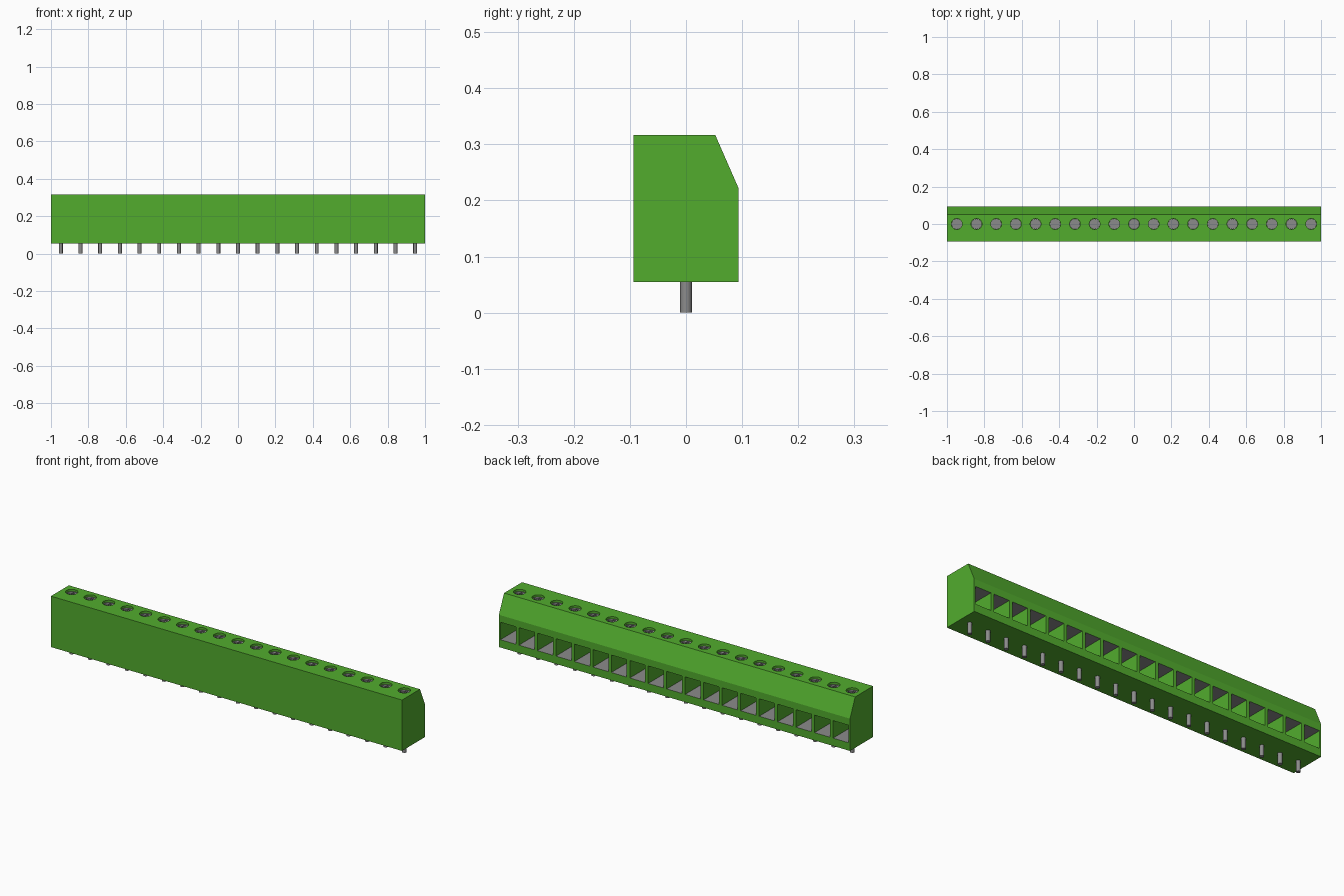
import bpy, bmesh, math
from mathutils import Matrix, Vector

if "Cube" in bpy.data.objects:
    bpy.data.objects.remove(bpy.data.objects["Cube"], do_unlink=True)

COUNT = 19
PITCH = 2 / COUNT
POSITIONS = [(i - (COUNT - 1) / 2) * PITCH for i in range(COUNT)]
TOP, BASE, HALF_DEPTH = 0.317, 0.055, 0.094
SCREW_Z = TOP - 0.011           # top of the recessed screws
SCREW_R = 0.029
WIN_LOW, WIN_HIGH, WIN_WIDTH, WIN_BACK = 0.095, 0.185, 0.088, -0.05


def material(name, rgb):
    m = bpy.data.materials.new(name)
    m.use_nodes = True
    m.diffuse_color = (*rgb, 1)
    m.node_tree.nodes["Principled BSDF"].inputs["Base Color"].default_value = (*rgb, 1)
    return m


green = material("green plastic", (0.084, 0.413, 0.027))
metal = material("grey metal", (0.26, 0.26, 0.26))


def add_box(bm, low, high):
    low, high = Vector(low), Vector(high)
    bmesh.ops.create_cube(bm, size=1, matrix=Matrix.Translation((low + high) / 2)
                          @ Matrix.Diagonal((*(high - low), 1)))


def add_cylinder(bm, x, radius, low, high, sides=24):
    bmesh.ops.create_cone(bm, cap_ends=True, segments=sides, radius1=radius, radius2=radius,
                          depth=high - low, matrix=Matrix.Translation((x, 0, (low + high) / 2)))


def finish(bm, name, *mats):
    bmesh.ops.recalc_face_normals(bm, faces=bm.faces)
    mesh = bpy.data.meshes.new(name)
    bm.to_mesh(mesh)
    bm.free()
    for m in mats:
        mesh.materials.append(m)
    ob = bpy.data.objects.new(name, mesh)
    bpy.context.collection.objects.link(ob)
    return ob


def activate(ob):
    bpy.ops.object.select_all(action='DESELECT')
    ob.select_set(True)
    bpy.context.view_layer.objects.active = ob


def cut(ob, cutter):
    mod = ob.modifiers.new("cut", 'BOOLEAN')
    mod.operation, mod.solver, mod.object = 'DIFFERENCE', 'EXACT', cutter
    activate(ob)
    bpy.ops.object.modifier_apply(modifier=mod.name)
    bpy.data.objects.remove(cutter, do_unlink=True)


# Housing: chamfered side profile extruded along x
bm = bmesh.new()
profile = [(-HALF_DEPTH, BASE), (HALF_DEPTH, BASE), (HALF_DEPTH, 0.221),
           (0.052, TOP), (-HALF_DEPTH, TOP)]
end = bm.faces.new([bm.verts.new((-1, y, z)) for y, z in profile])
side = bmesh.ops.extrude_face_region(bm, geom=[end])
bmesh.ops.translate(bm, vec=(2, 0, 0),
                    verts=[v for v in side["geom"] if isinstance(v, bmesh.types.BMVert)])
housing = finish(bm, "housing", green, metal)

# Wire openings at the back and screw holes on top
bm = bmesh.new()
for x in POSITIONS:
    add_box(bm, (x - WIN_WIDTH / 2, WIN_BACK, WIN_LOW),
            (x + WIN_WIDTH / 2, HALF_DEPTH + 0.05, WIN_HIGH))
    add_cylinder(bm, x, SCREW_R, SCREW_Z - 0.012, TOP + 0.05)
cutter = finish(bm, "opening_cutter", green)
cutter.hide_render = True
cut(housing, cutter)

# Metal floor, ceiling and back inside each wire opening
for p in housing.data.polygons:
    c, n = p.center, p.normal
    inside = WIN_LOW - 0.001 < c.z < WIN_HIGH + 0.001 and abs(c.y) < HALF_DEPTH - 0.002
    p.material_index = 1 if inside and abs(n.x) < 0.5 else 0
activate(housing)
bpy.ops.object.shade_smooth_by_angle(angle=math.radians(20))

# One screw head with a cross slot, repeated along the row
bm = bmesh.new()
add_cylinder(bm, 0, SCREW_R - 0.0005, SCREW_Z - 0.0115, SCREW_Z)
screw = finish(bm, "screw", metal)
for sx, sy in ((0.024, 0.006), (0.006, 0.024)):
    bm = bmesh.new()
    add_box(bm, (-sx, -sy, SCREW_Z - 0.007), (sx, sy, SCREW_Z + 0.02))
    slot = finish(bm, "slot_cutter", metal)
    slot.hide_render = True
    cut(screw, slot)
activate(screw)
bpy.ops.object.shade_smooth_by_angle(angle=math.radians(30))

# One round solder pin
bm = bmesh.new()
add_cylinder(bm, 0, 0.0105, 0, BASE + 0.01, 20)
pin = finish(bm, "pin", metal)
activate(pin)
bpy.ops.object.shade_smooth_by_angle(angle=math.radians(30))

for part in (screw, pin):
    name = part.name
    for i, x in enumerate(POSITIONS):
        ob = part if i == 0 else part.copy()
        if i:
            bpy.context.collection.objects.link(ob)
        ob.name = f"{name}_{i + 1}"
        ob.location.x = x
